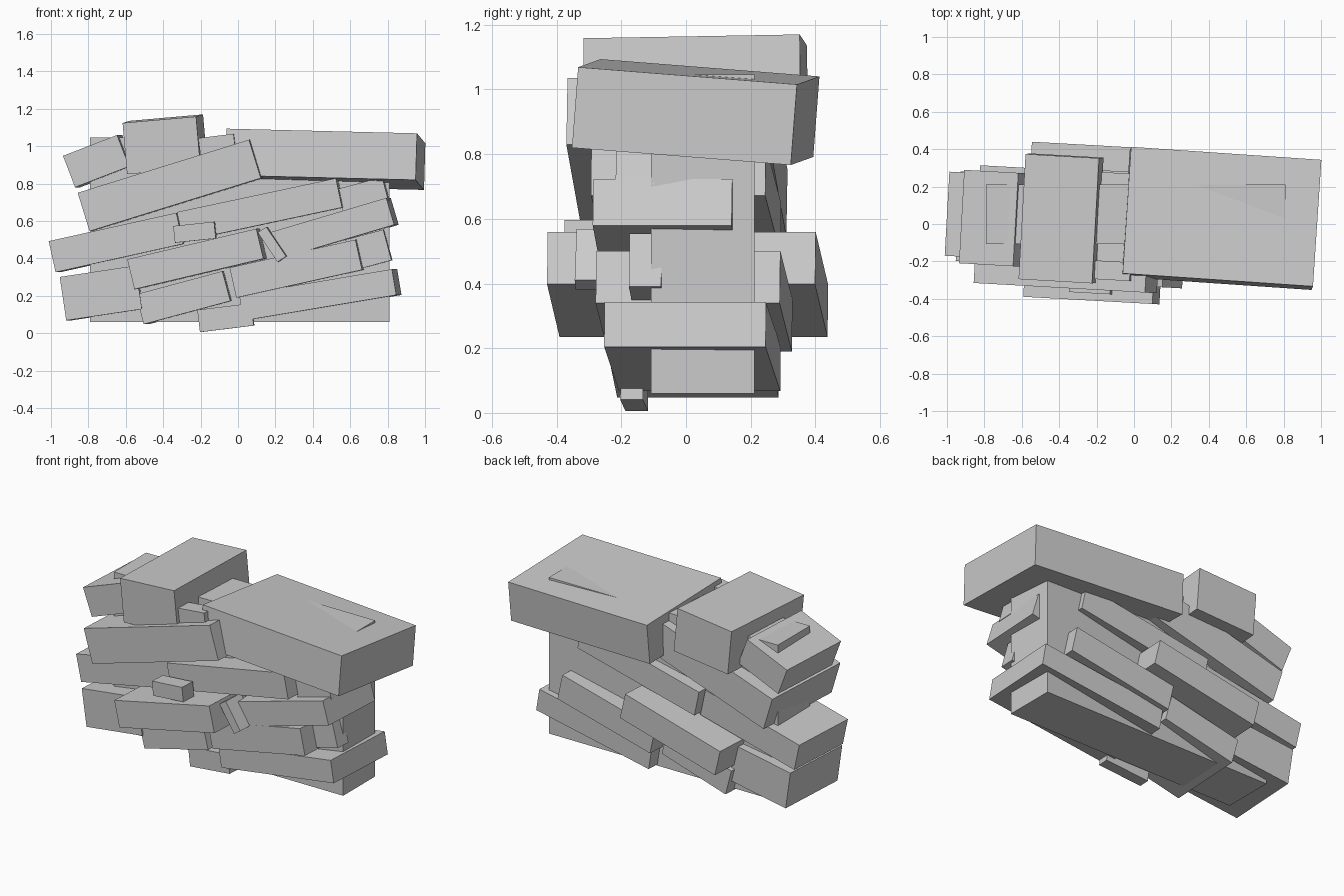
import bpy
from math import radians
from mathutils import Matrix


def block(name, x, y, z, w, d, h, tilt=0, yaw=-3.2, roll=0):
    """Box centred at x, y, z; positive tilt lifts its right end."""
    bpy.ops.mesh.primitive_cube_add(size=1)
    ob = bpy.context.object
    ob.name = name
    rot = (Matrix.Rotation(radians(yaw), 4, 'Z')
           @ Matrix.Rotation(radians(roll), 4, 'X')
           @ Matrix.Rotation(radians(-tilt), 4, 'Y'))
    ob.matrix_world = Matrix.Translation((x, y, z)) @ rot @ Matrix.Diagonal((w, d, h, 1))
    return ob


# Upright core running through the stack
block("core", 0.01, 0.052, 0.553, 1.60, 0.32, 0.985, yaw=0)

# Bottom course
block("bottom_left_stone", -0.72, 0.03, 0.215, 0.41, 0.48, 0.235, 8.5)
block("bottom_middle_stone", -0.28, 0.025, 0.19, 0.48, 0.50, 0.165, 15)
block("bottom_right_stone", 0.44, 0.02, 0.205, 0.83, 0.50, 0.14, 9.5)

# Second course
block("second_left_stone", -0.64, 0.035, 0.485, 0.70, 0.45, 0.17, 12.5)
block("second_middle_stone", -0.205, 0.005, 0.397, 0.71, 0.83, 0.165, 13.3)
block("second_right_stone", 0.325, 0.025, 0.345, 0.69, 0.57, 0.165, 12.5)

# Third course
block("third_middle_stone", 0.13, 0.0, 0.66, 0.87, 0.54, 0.16, 12)
block("third_right_stone", 0.51, -0.055, 0.558, 0.66, 0.43, 0.15, 16.5)

# Fourth course
block("fourth_stone", -0.35, -0.028, 0.79, 0.96, 0.63, 0.215, 17.2)

# Cap stones
block("cap_left_stone", -0.745, 0.03, 0.92, 0.31, 0.50, 0.18, 21)
block("cap_middle_stone", -0.39, 0.03, 1.01, 0.395, 0.67, 0.275, 5, roll=1)
block("cap_slab", 0.467, 0.03, 0.93, 1.02, 0.68, 0.25, -1.4, yaw=-3.8, roll=-4.5)

# Small filler stones wedged in the front gaps
block("base_wedge", -0.065, -0.16, 0.083, 0.29, 0.07, 0.12, 7)
block("ledge_wedge", -0.23, -0.32, 0.54, 0.22, 0.10, 0.09, 6)
block("slanted_wedge", 0.185, -0.27, 0.475, 0.19, 0.14, 0.055, -56)
block("top_wedge", -0.11, -0.25, 1.01, 0.19, 0.10, 0.09, 7)
block("right_low_wedge", 0.70, -0.12, 0.445, 0.21, 0.10, 0.17, 15)
block("right_high_wedge", 0.67, -0.15, 0.74, 0.25, 0.12, 0.13, 15)
